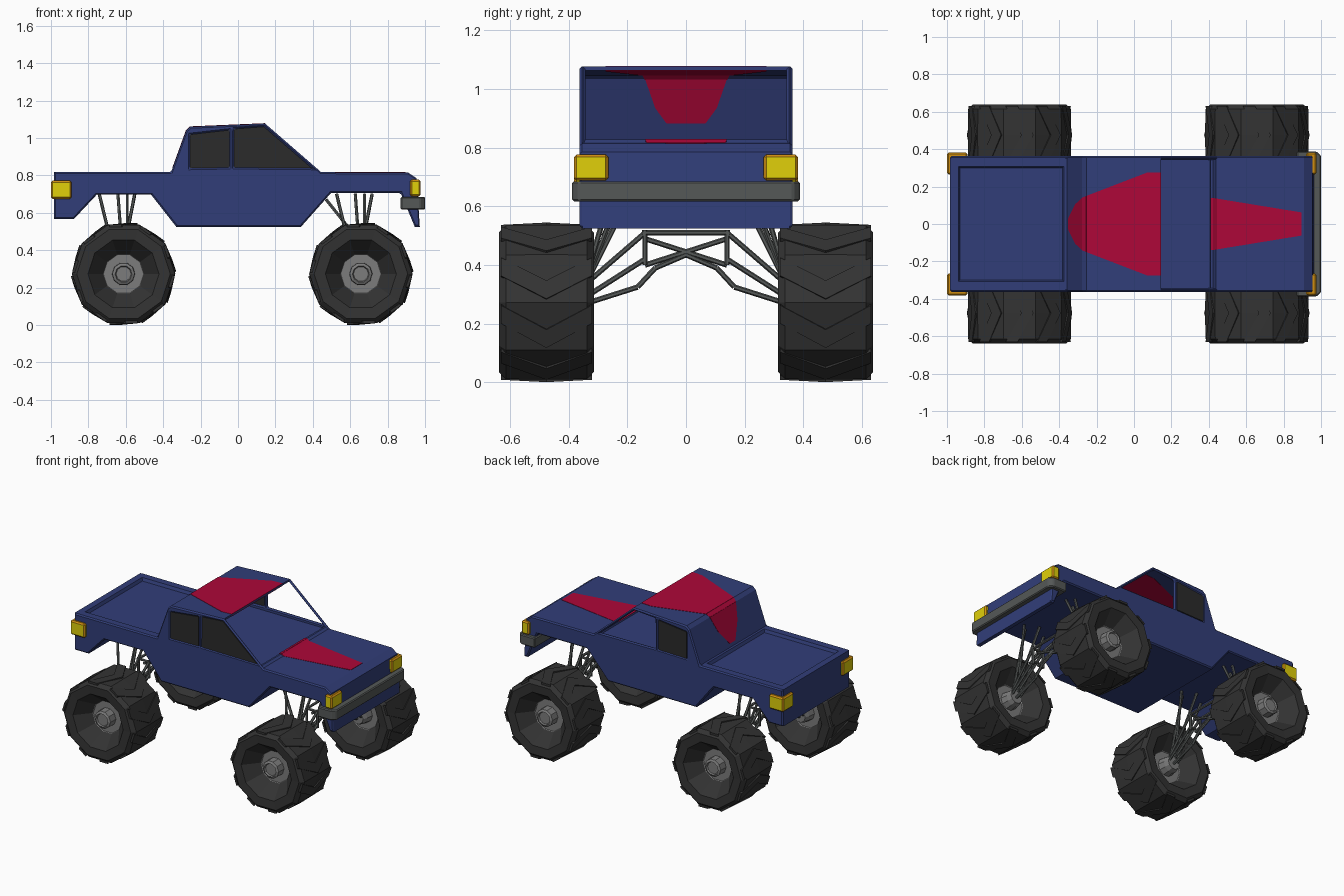
import bpy, bmesh, math
from mathutils import Vector

if "Cube" in bpy.data.objects:
    bpy.data.objects.remove(bpy.data.objects["Cube"])


def material(name, r, g, b):
    m = bpy.data.materials.new(name)
    m.use_nodes = True
    m.diffuse_color = (r, g, b, 1)
    bsdf = next(n for n in m.node_tree.nodes if n.type == "BSDF_PRINCIPLED")
    bsdf.inputs["Base Color"].default_value = (r, g, b, 1)
    return m


BLUE = material("body blue", 0.031, 0.048, 0.19)
RED = material("stripe red", 0.42, 0.002, 0.04)
GLASS = material("window grey", 0.024, 0.024, 0.024)
RUBBER = material("tyre black", 0.033, 0.033, 0.033)
RIM = material("rim grey", 0.2, 0.2, 0.2)
STEEL = material("steel grey", 0.09, 0.098, 0.096)
YELLOW = material("lamp yellow", 0.75, 0.63, 0.003)
ORANGE = material("lamp orange", 0.62, 0.27, 0.005)


def finish(name, bm, mats, bevel=0, angle=40, bevel_mat=-1):
    bmesh.ops.recalc_face_normals(bm, faces=bm.faces[:])
    me = bpy.data.meshes.new(name)
    bm.to_mesh(me)
    bm.free()
    for m in mats:
        me.materials.append(m)
    ob = bpy.data.objects.new(name, me)
    bpy.context.scene.collection.objects.link(ob)
    if bevel:
        mod = ob.modifiers.new("edge bevel", "BEVEL")
        mod.width, mod.segments = bevel, 1
        mod.limit_method, mod.angle_limit = "ANGLE", math.radians(angle)
        mod.material = bevel_mat
    return ob


def push(bm, faces, vec):
    out = bmesh.ops.extrude_face_region(bm, geom=faces)
    verts = [v for v in out["geom"] if isinstance(v, bmesh.types.BMVert)]
    bmesh.ops.translate(bm, verts=verts, vec=vec)


def prism(bm, pts, vec):
    push(bm, [bm.faces.new([bm.verts.new(p) for p in pts])], vec)


def side_prism(bm, profile, y0, y1):
    prism(bm, [(x, y0, z) for x, z in profile], (0, y1 - y0, 0))


# Lower body with wheel arches and a recessed bed cover
LOWER = [(-0.983, 0.817), (-0.33, 0.817), (0.445, 0.817), (0.91, 0.815), (0.955, 0.785),
         (0.972, 0.525), (0.945, 0.525), (0.87, 0.705), (0.497, 0.705), (0.337, 0.525),
         (-0.33, 0.525), (-0.465, 0.697), (-0.755, 0.697), (-0.877, 0.567), (-0.983, 0.567)]
bm = bmesh.new()
side_prism(bm, LOWER, -0.352, 0.352)
bm.normal_update()
bed = max((f for f in bm.faces if f.calc_center_median().x < -0.5),
          key=lambda f: f.calc_center_median().z)
bmesh.ops.inset_region(bm, faces=[bed], thickness=0.063)
bmesh.ops.inset_region(bm, faces=[bed], thickness=0.012)
bmesh.ops.translate(bm, verts=bed.verts[:], vec=(0, 0, -0.02))
finish("lower_body", bm, [BLUE])

# Raised lip below the windscreen
bm = bmesh.new()
side_prism(bm, [(0.405, 0.81), (0.41, 0.828), (0.422, 0.828), (0.447, 0.81)], -0.35, 0.35)
finish("windscreen_lip", bm, [BLUE])

# Roof and rear wall of the cab, open at the windscreen
BACK, HIP, RIDGE, BROW = (-0.358, 0.817), (-0.277, 1.04), (-0.255, 1.06), (0.145, 1.077)
bm = bmesh.new()
side_prism(bm, [BACK, HIP, RIDGE, BROW, (0.145, 1.064), (-0.249, 1.047),
                (-0.265, 1.034), (-0.344, 0.81)], -0.352, 0.352)
finish("cab_shell", bm, [BLUE])

# Side panels from bumper to tailgate, with window openings
PANEL = [LOWER[0], BACK, HIP, RIDGE, BROW] + LOWER[2:]
FRONT_WIN = [(-0.02, 1.048), (0.138, 1.06), (0.395, 0.838), (-0.022, 0.842)]
REAR_WIN = [(-0.257, 1.018), (-0.045, 1.042), (-0.045, 0.842), (-0.257, 0.838)]
for side, s in (("left", 1), ("right", -1)):
    bm = bmesh.new()
    for loop in (PANEL, FRONT_WIN, REAR_WIN):
        vs = [bm.verts.new((x, s * 0.363, z)) for x, z in loop]
        for a, b in zip(vs, vs[1:] + vs[:1]):
            bm.edges.new((a, b))
    bmesh.ops.triangle_fill(bm, edges=bm.edges[:], use_beauty=True, normal=(0, s, 0))
    push(bm, bm.faces[:], (0, -s * 0.02, 0))
    finish(side + "_side_panel", bm, [BLUE], 0.008, 60)
    panes = [("rear", REAR_WIN)] + ([("front", FRONT_WIN)] if s < 0 else [])
    for place, outline in panes:
        bm = bmesh.new()
        side_prism(bm, outline, s * 0.353, s * 0.36)
        finish(f"{side}_{place}_window", bm, [GLASS])


# Painted stripes: strips given as (x, z, half width) rows
def stripe(name, rows, depths):
    bm = bmesh.new()
    for (x0, z0, w0), (x1, z1, w1) in zip(rows, rows[1:]):
        n = Vector((z0 - z1, 0, x1 - x0)).normalized()
        quad = [(x0, -w0, z0), (x1, -w1, z1), (x1, w1, z1), (x0, w0, z0)]
        for d in depths:
            prism(bm, [Vector(p) + n * d for p in quad], n * 0.003)
    finish(name, bm, [RED])


stripe("cab_stripe", [(-0.35, 0.838, 0.03), (-0.313, 0.94, 0.105), (*HIP, 0.14),
                      (*RIDGE, 0.15), (0.07, 1.0738, 0.275), (*BROW, 0.275)],
       (-0.001, -0.0145))
stripe("hood_stripe", [(0.408, 0.827, 0.14), (0.422, 0.827, 0.139), (0.442, 0.8155, 0.136),
                       (0.895, 0.8145, 0.062)], (0,))

# Front bumper
bm = bmesh.new()
prism(bm, [(0.87, -0.388, 0.617), (0.975, -0.388, 0.617), (1.0, -0.365, 0.617),
           (1.0, 0.365, 0.617), (0.975, 0.388, 0.617), (0.87, 0.388, 0.617)], (0, 0, 0.068))
finish("front_bumper", bm, [STEEL], 0.006)

# Corner lamps: yellow lenses in orange housings
for side, s in (("left", 1), ("right", -1)):
    for name, x0, x1, z0, z1 in (("headlight", 0.92, 0.976, 0.688, 0.777),
                                 ("tail_light", -1.0, -0.89, 0.675, 0.772)):
        bm = bmesh.new()
        side_prism(bm, [(x0, z0), (x1, z0), (x1, z1), (x0, z1)], s * 0.265, s * 0.382)
        bm.normal_update()
        for f in bm.faces:
            f.material_index = int(abs(f.normal.z) > 0.5)
        finish(f"{side}_{name}", bm, [YELLOW, ORANGE], 0.009, 40, 1)

# Wheels: turned ten-sided profiles (offset along the axle, radius), one per wheel face
SIDES = 10
TYRE = [(0, 0.277), (0.138, 0.275), (0.162, 0.25), (0.158, 0.19), (0.06, 0.11)]
DISC = [(0.06, 0.115), (0.054, 0.108), (0.054, 0.062)]
HUBS = {1: [(0.11, 0.06), (0.118, 0.045), (0.108, 0.04), (0.108, 0)],
        -1: [(0.10, 0.055), (0.13, 0.045), (0.13, 0)]}


def lathe(bm, profile, centre, s):
    rings = []
    for t, r in profile:
        angles = [2 * math.pi * k / SIDES for k in range(SIDES)] if r else [0]
        rings.append([bm.verts.new(centre + Vector((r * math.cos(a), s * t, r * math.sin(a))))
                      for a in angles])
    for a, b in zip(rings, rings[1:]):
        for k in range(SIDES):
            j = (k + 1) % SIDES
            if len(b) == 1:
                bm.faces.new((a[k], a[j], b[0]))
            else:
                bm.faces.new((a[k], a[j], b[j], b[k]))


CHEVRON = [(-0.075, -0.155), (0.01, 0), (-0.075, 0.155), (-0.01, 0.155), (0.075, 0), (-0.01, -0.155)]
AXLES = (("front", 0.657), ("rear", -0.612))
for place, x in AXLES:
    for side, s in (("left", 1), ("right", -1)):
        c = Vector((x, s * 0.476, 0.273))
        bm = bmesh.new()
        for face in (1, -1):
            lathe(bm, TYRE, c, s * face)
        bmesh.ops.remove_doubles(bm, verts=bm.verts[:], dist=0.0001)
        for k in range(SIDES):
            a = 2 * math.pi * (k + 0.5) / SIDES
            out = Vector((math.cos(a), 0, math.sin(a)))
            along = Vector((math.sin(a), 0, -math.cos(a)))
            prism(bm, [c + out * (0.25 if abs(t) > 0.1 else 0.258) + along * d + Vector((0, t, 0))
                       for d, t in CHEVRON], out * 0.014)
        finish(f"{place}_{side}_tyre", bm, [RUBBER])
        bm = bmesh.new()
        for face, hub in HUBS.items():
            lathe(bm, DISC + hub, c, s * face)
        finish(f"{place}_{side}_rim", bm, [RIM])


# Suspension bars, mirrored across the truck
def bar(bm, p, q, r):
    p, q = Vector(p), Vector(q)
    mat = (q - p).to_track_quat("Z", "Y").to_matrix().to_4x4()
    mat.translation = (p + q) / 2
    bmesh.ops.create_cone(bm, cap_ends=True, segments=6, radius1=r, radius2=r,
                          depth=(q - p).length, matrix=mat)


BARS = [((0, 0.37, 0.26), (0, 0.165, 0.325)), ((0, 0.165, 0.325), (0, 0.105, 0.39)),
        ((0, 0.105, 0.39), (0, 0, 0.435)), ((0.03, 0.36, 0.28), (0.04, 0.14, 0.42)),
        ((-0.03, 0.36, 0.28), (-0.04, 0.14, 0.42)), ((0, 0.14, 0.40), (0, -0.14, 0.49)),
        ((0.04, 0.14, 0.40), (0.04, 0.14, 0.52)), ((-0.04, 0.14, 0.40), (-0.04, 0.14, 0.52)),
        ((0.04, 0.14, 0.42), (-0.04, 0.14, 0.42)), ((0.04, 0.14, 0.51), (-0.04, 0.14, 0.51)),
        ((-0.02, 0.36, 0.32), (-0.04, 0.14, 0.51)), ((0.02, 0.36, 0.32), (0.04, 0.14, 0.51)),
        ((0, 0.36, 0.30), (-0.03, 0.16, 0.70)), ((-0.02, 0.36, 0.29), (0.06, 0.20, 0.70)),
        ((-0.03, 0.36, 0.29), (-0.13, 0.24, 0.70)), ((0.02, 0.36, 0.29), (0.02, 0.24, 0.70)),
        ((0.04, 0.15, 0.51), (0.04, -0.15, 0.51)), ((-0.04, 0.15, 0.51), (-0.04, -0.15, 0.51))]
for place, x in AXLES:
    bm = bmesh.new()
    extra = [((-0.05, 0.28, 0.50), (-0.185, 0.2, 0.67))] if place == "front" else []
    for s in (1, -1):
        for p, q in BARS + extra:
            bar(bm, (x + p[0], s * p[1], p[2]), (x + q[0], s * q[1], q[2]), 0.009)
    finish(place + "_suspension", bm, [STEEL])
